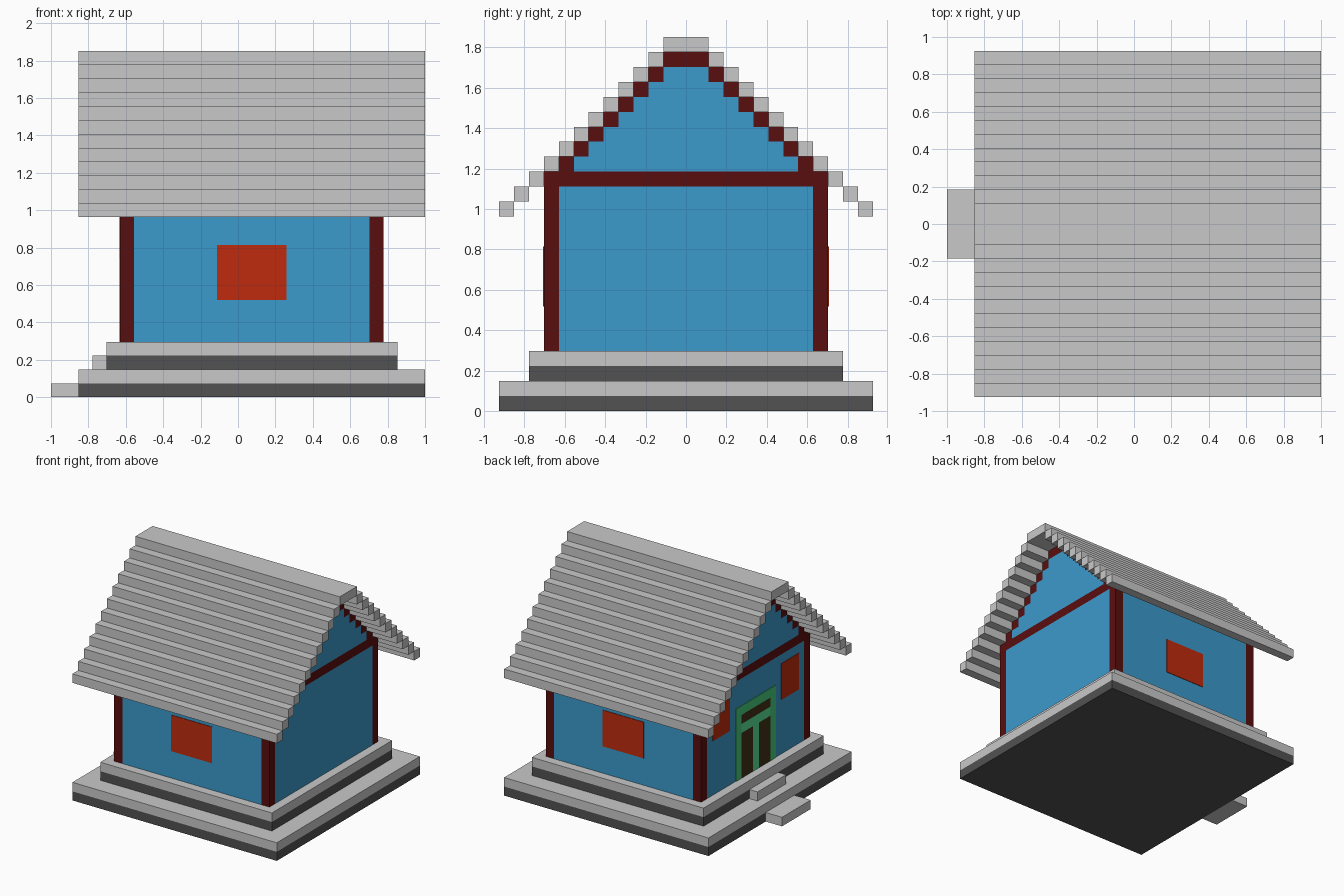
import bpy
import bmesh
from mathutils import Vector

if "Cube" in bpy.data.objects:
    bpy.data.objects.remove(bpy.data.objects["Cube"])

U = 2 / 27      # one block of the grid
T = 0.06        # thickness of painted plates, in blocks (under 0.005 units)


def material(name, rgb):
    def lin(c):
        c /= 255
        return c / 12.92 if c <= 0.04045 else ((c + 0.055) / 1.055) ** 2.4
    m = bpy.data.materials.new(name)
    m.diffuse_color = (*[lin(c) for c in rgb], 1)
    m.use_nodes = True
    m.node_tree.nodes["Principled BSDF"].inputs["Base Color"].default_value = m.diffuse_color
    return m


LIGHT = material("light_grey", (201, 201, 201))
DARK = material("dark_grey", (82, 82, 82))
BLUE = material("wall_blue", (59, 154, 204))
MAROON = material("timber_maroon", (90, 14, 14))
RED = material("window_red", (191, 43, 14))
GREEN = material("door_green", (70, 203, 122))
PALE = material("door_pale_green", (86, 222, 146))
BROWN = material("panel_brown", (64, 50, 20))


def boxes(name, mat, items):
    """One object from boxes (x0, x1, y0, y1, z0, z1); x counts blocks from the left end."""
    bm = bmesh.new()
    for x0, x1, y0, y1, z0, z1 in items:
        lo = Vector((x0 - 13.5, y0, z0)) * U
        hi = Vector((x1 - 13.5, y1, z1)) * U
        for v in bmesh.ops.create_cube(bm, size=1)["verts"]:
            v.co = Vector([lo[i] if v.co[i] < 0 else hi[i] for i in range(3)])
    me = bpy.data.meshes.new(name)
    bm.to_mesh(me)
    bm.free()
    me.materials.append(mat)
    ob = bpy.data.objects.new(name, me)
    bpy.context.collection.objects.link(ob)
    return ob


def mirrored(items):
    """Add the copies mirrored across the y = 0 plane."""
    return items + [(a, b, -d, -c, e, f) for a, b, c, d, e, f in items]


# Two-tier foundation with steps at the door end
boxes("lower_plinth_base", DARK, [(2, 27, -12.5, 12.5, 0, 1)])
boxes("lower_plinth_top", LIGHT, [(2, 27, -12.5, 12.5, 1, 2)])
boxes("upper_plinth_base", DARK, [(4, 25, -10.5, 10.5, 2, 3)])
boxes("upper_plinth_top", LIGHT, [(4, 25, -10.5, 10.5, 3, 4)])
boxes("lower_step", LIGHT, [(0, 2, -2.5, 2.5, 0, 1)])
boxes("upper_step", LIGHT, [(3, 4, -2.5, 2.5, 2, 3)])

# Walls, corner posts and tie beam
boxes("long_walls", BLUE, [(6, 23, -9.5, 9.5, 4, 15)])
boxes("end_walls", BLUE, mirrored([(5, 6, 0, 8.5, 4, 15), (23, 24, 0, 8.5, 4, 15)]))
boxes("corner_posts", MAROON, mirrored([(x, x + 1, 8.5, 9.5, 4, 15) for x in (5, 23)]))
boxes("tie_beam", MAROON, [(5, 24, -9.5, 9.5, 15, 16)])

# Stepped gable with timber edge
gable, edge = [], [(5, 24, -1.5, 1.5, 23, 24)]
for z in range(16, 23):
    w = 24.5 - z
    gable.append((5, 24, 1 - w, w - 1, z, z + 1))
    edge += mirrored([(5, 24, w - 1, w, z, z + 1)])
boxes("gable", BLUE, gable)
boxes("gable_timber", MAROON, edge)

# Stepped roof
boxes("roof_steps", LIGHT,
      mirrored([(2, 27, 11.5 - k, 12.5 - k, 13 + k, 14 + k) for k in range(11)]))
boxes("roof_ridge", LIGHT, [(2, 27, -1.5, 1.5, 24, 25)])

# Windows on the long walls and beside the door
boxes("side_windows", RED, mirrored([(12, 17, 9.5, 9.5 + T, 7, 11)]))
boxes("door_end_windows", RED, mirrored([(5 - T, 5, 4.5, 7.5, 10, 14)]))

# Door: frame, leaf and dark panels
boxes("door_frame", GREEN,
      mirrored([(5 - T, 5, 2.5, 3.5, 4, 12)])
      + [(5 - T, 5, -2.5, 2.5, 11, 12)])
boxes("door_leaf", PALE, [(5 - T, 5, -2.5, 2.5, 9, 10), (5 - T, 5, -0.5, 0.5, 4, 9)])
boxes("door_panels", BROWN,
      mirrored([(5 - T, 5, 0.5, 2.5, 4, 9)]) + [(5 - T, 5, -2.5, 2.5, 10, 11)])
